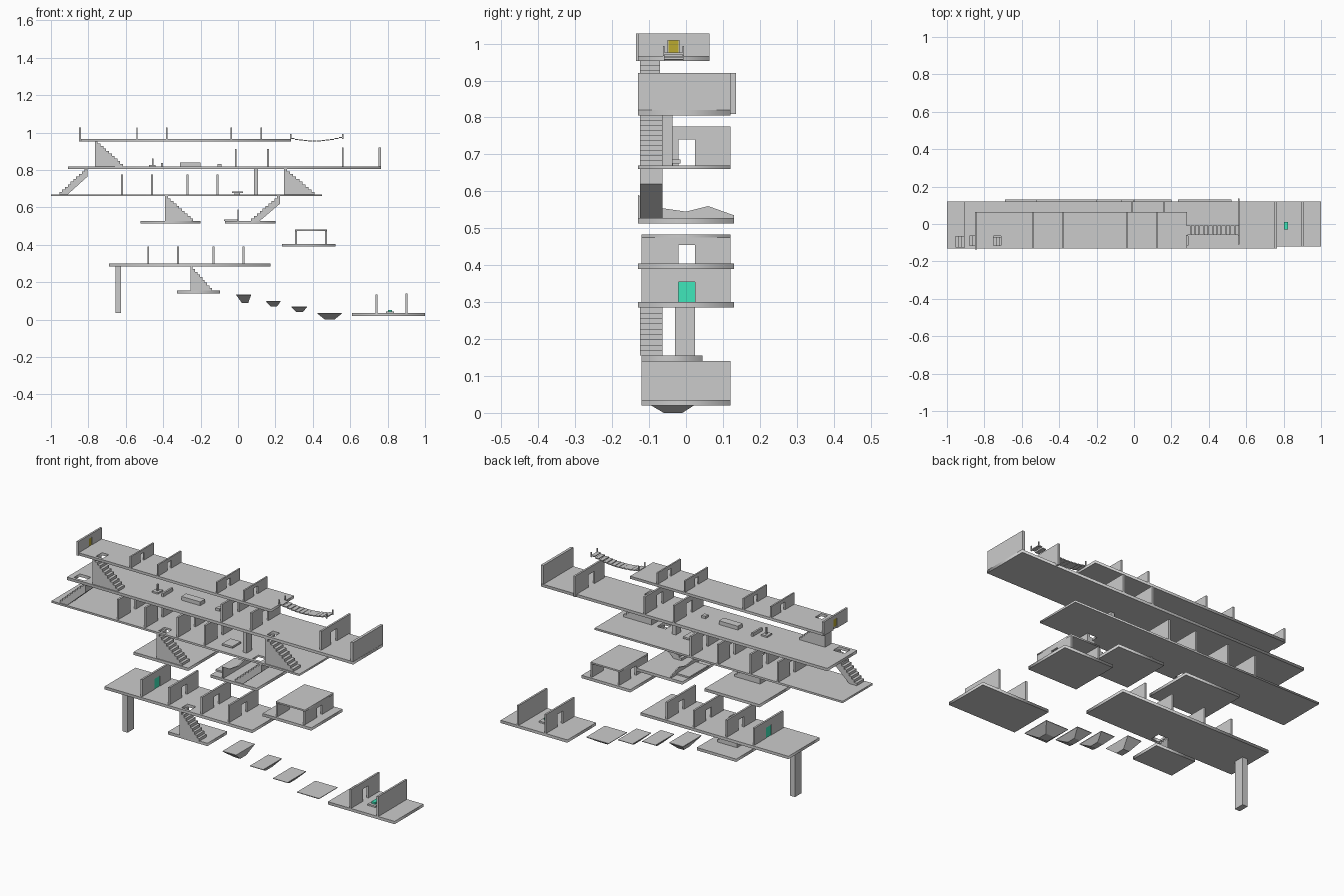
import bpy, bmesh
from mathutils import Vector

if "Cube" in bpy.data.objects:
    bpy.data.objects.remove(bpy.data.objects["Cube"])


def mesh_object(name, bm, color=None):
    bmesh.ops.recalc_face_normals(bm, faces=bm.faces)
    me = bpy.data.meshes.new(name)
    bm.to_mesh(me)
    bm.free()
    ob = bpy.data.objects.new(name, me)
    bpy.context.collection.objects.link(ob)
    if color:
        m = bpy.data.materials.new(name + "_colour")
        m.diffuse_color = color
        m.use_nodes = True
        m.node_tree.nodes["Principled BSDF"].inputs["Base Color"].default_value = m.diffuse_color
        me.materials.append(m)
    return ob


def prism(name, pts, axis, a, b, color=None):
    """Extrude a 2D profile: axis 'x' uses (y,z) points, axis 'y' uses (x,z) points."""
    bm = bmesh.new()
    place = (lambda p: (a, p[0], p[1])) if axis == 'x' else (lambda p: (p[0], a, p[1]))
    face = bm.faces.new([bm.verts.new(place(p)) for p in pts])
    res = bmesh.ops.extrude_face_region(bm, geom=[face])
    move = Vector((b - a, 0, 0)) if axis == 'x' else Vector((0, b - a, 0))
    bmesh.ops.translate(bm, vec=move, verts=[v for v in res['geom'] if isinstance(v, bmesh.types.BMVert)])
    return mesh_object(name, bm, color)


def box(name, x, y, z, color=None):
    return prism(name, [(x[0], z[0]), (x[1], z[0]), (x[1], z[1]), (x[0], z[1])], 'y', y[0], y[1], color)


def slab(name, x, y, z, holes=()):
    """Floor plate with rectangular stairwell openings."""
    cu = bpy.data.curves.new(name, 'CURVE')
    cu.dimensions = '2D'
    cu.fill_mode = 'BOTH'
    cu.extrude = (z[1] - z[0]) / 2
    for (x0, x1), (y0, y1) in [(x, y)] + [(h, (-0.115, -0.065)) for h in holes]:
        sp = cu.splines.new('POLY')
        sp.points.add(3)
        for p, c in zip(sp.points, [(x0, y0), (x1, y0), (x1, y1), (x0, y1)]):
            p.co = (*c, 0, 1)
        sp.use_cyclic_u = True
    tmp = bpy.data.objects.new(name + "_outline", cu)
    bpy.context.collection.objects.link(tmp)
    bpy.context.view_layer.update()
    me = bpy.data.meshes.new_from_object(tmp.evaluated_get(bpy.context.evaluated_depsgraph_get()))
    bpy.data.objects.remove(tmp)
    ob = bpy.data.objects.new(name, me)
    ob.location.z = (z[0] + z[1]) / 2
    bpy.context.collection.objects.link(ob)


def wall(name, x, z, y=(-0.12, 0.12), door=None, t=0.01):
    """Cross wall at x; door = (y0, y1, top) cuts a doorway."""
    pts = [(y[0], z[0])]
    if door:
        d0, d1, top = door
        pts += [(d0, z[0]), (d0, top), (d1, top), (d1, z[0])]
    pts += [(y[1], z[0]), (y[1], z[1]), (y[0], z[1])]
    prism(name, pts, 'x', x - t / 2, x + t / 2)


def stairs(name, xtop, xbot, z0, z1, n=9, solid=True, y=(-0.125, -0.063)):
    dx, dz = (xbot - xtop) / n, (z1 - z0) / n
    pts = [(xtop, z1)]
    for i in range(n):
        pts += [(xtop + dx * (i + 1), z1 - dz * i), (xtop + dx * (i + 1), z1 - dz * (i + 1))]
    if solid:
        pts += [(xtop, z0)]
    else:
        pts += [(xbot - 3 * dx, z0), (xtop, z1 - 3 * dz)]
    prism(name, pts, 'y', *y)


def frustum(name, xt, xb, z):
    """Floating rock: upside-down truncated pyramid."""
    bm = bmesh.new()
    rings = []
    for (x0, x1), (y0, y1), h in [(xb, (-0.06, -0.01), z[0]), (xt, (-0.115, 0.04), z[1] - 0.003),
                                  (xt, (-0.115, 0.04), z[1])]:
        rings.append([bm.verts.new(c) for c in [(x0, y0, h), (x1, y0, h), (x1, y1, h), (x0, y1, h)]])
    for lo, hi in zip(rings, rings[1:]):
        for i in range(4):
            bm.faces.new([lo[i], lo[i - 1], hi[i - 1], hi[i]])
    bm.faces.new(rings[0])
    bm.faces.new(rings[-1])
    mesh_object(name, bm)


GREEN, GOLD = (0.05, 0.8, 0.5, 1), (0.5, 0.4, 0.03, 1)

# Lowest platform with pedestal
slab("shrine_floor", (0.61, 1.0), (-0.12, 0.12), (0.02, 0.035))
wall("shrine_door_wall", 0.74, (0.035, 0.135), door=(-0.02, 0.025, 0.10))
wall("shrine_end_wall", 0.90, (0.035, 0.14))
box("shrine_pedestal", (0.79, 0.835), (-0.045, 0.035), (0.035, 0.043))
box("shrine_gem", (0.802, 0.823), (-0.03, 0.012), (0.043, 0.053), GREEN)

# Stepping rocks
for i, (xt, xb, z) in enumerate([((-0.01, 0.07), (0.02, 0.055), (0.09, 0.135)),
                                 ((0.15, 0.228), (0.175, 0.208), (0.07, 0.10)),
                                 ((0.285, 0.37), (0.312, 0.345), (0.04, 0.07)),
                                 ((0.425, 0.555), (0.465, 0.515), (0.0, 0.035))]):
    frustum(f"stepping_rock_{i}", xt, xb, z)

# Landing and stairs to the second level
slab("landing_floor", (-0.325, -0.095), (-0.12, 0.045), (0.14, 0.155))
stairs("landing_stairs", -0.255, -0.14, 0.155, 0.285)

# Second level with shaft and green door
slab("lower_hall_floor", (-0.69, 0.175), (-0.13, 0.13), (0.285, 0.30), [(-0.25, -0.20)])
box("lower_shaft", (-0.655, -0.625), (-0.03, 0.025), (0.035, 0.285))
for i, x in enumerate((-0.48, -0.32, -0.13, 0.03)):
    wall(f"lower_hall_wall_{i}", x, (0.30, 0.39), door=(-0.02, 0.025, 0.355))
box("green_door", (-0.483, -0.477), (-0.02, 0.025), (0.30, 0.355), GREEN)

# Open roofed room
slab("pavilion_floor", (0.235, 0.52), (-0.13, 0.13), (0.39, 0.405))
for i, x in enumerate((0.31, 0.47)):
    wall(f"pavilion_wall_{i}", x, (0.405, 0.475), door=(-0.02, 0.025, 0.455))
slab("pavilion_roof", (0.305, 0.475), (-0.12, 0.12), (0.475, 0.483))

# Middle platforms with stairs and broken wall
slab("middle_left_floor", (-0.52, -0.20), (-0.13, 0.13), (0.513, 0.528))
slab("middle_right_floor", (-0.07, 0.20), (-0.13, 0.13), (0.513, 0.528))
stairs("middle_left_stairs", -0.39, -0.24, 0.528, 0.66, 10)
stairs("middle_right_stairs", 0.225, 0.07, 0.528, 0.66, 10, False)
prism("broken_wall", [(-0.13, 0.528), (0.13, 0.528), (0.13, 0.535), (0.06, 0.56), (0, 0.545),
                      (-0.07, 0.555), (-0.13, 0.59)], 'x', -0.002, 0.004)
box("rubble_slab", (-0.075, 0.0), (-0.08, 0.08), (0.528, 0.536))

# Upper hall
slab("upper_hall_floor", (-1.0, 0.45), (-0.13, 0.12), (0.66, 0.67), [(-0.385, -0.34), (0.165, 0.215)])
for i, x in enumerate((-0.62, -0.46, -0.27, -0.11)):
    wall(f"upper_hall_wall_{i}", x, (0.67, 0.775), door=(-0.02, 0.025, 0.74))
box("upper_column", (0.085, 0.107), (-0.08, -0.037), (0.67, 0.805))
box("basin_foot", (-0.018, 0.012), (-0.065, -0.035), (0.67, 0.676))
box("basin", (-0.033, 0.027), (-0.085, -0.015), (0.676, 0.686))
stairs("upper_right_stairs", 0.245, 0.41, 0.67, 0.805, 10)
stairs("upper_left_stairs", -0.805, -0.955, 0.67, 0.805, 10, False)

# Great hall
slab("great_hall_floor", (-0.91, 0.765), (-0.13, 0.12), (0.805, 0.82), [(-0.88, -0.815), (0.25, 0.29)])
for i, (x, top) in enumerate([(-0.012, 0.913), (0.16, 0.913)]):
    wall(f"great_hall_wall_{i}", x, (0.82, top), door=(-0.03, 0.02, 0.885))
wall("great_hall_gate_wall", 0.56, (0.81, 0.92), y=(-0.11, 0.135), door=(-0.03, 0.02, 0.885))
wall("great_hall_end_wall", 0.757, (0.82, 0.92), y=(-0.13, 0.12), t=0.014)
box("counter", (-0.31, -0.20), (-0.03, 0.01), (0.82, 0.84))
box("statue_base", (-0.475, -0.44), (-0.04, 0.0), (0.82, 0.828))
box("statue_post", (-0.46, -0.453), (-0.025, -0.015), (0.828, 0.862))
box("bench", (-0.412, -0.402), (-0.05, 0.03), (0.82, 0.838))
box("stool", (-0.11, -0.088), (-0.03, -0.005), (0.82, 0.833))
stairs("great_hall_stairs", -0.765, -0.615, 0.82, 0.955, 10, y=(-0.125, -0.07))

# Top deck with gold door
slab("top_deck_floor", (-0.845, 0.283), (-0.13, 0.063), (0.953, 0.967), [(-0.75, -0.71)])
wall("top_end_wall", -0.845, (0.953, 1.027), y=(-0.135, 0.063), door=(-0.047, -0.02, 1.008))
box("gold_door", (-0.848, -0.842), (-0.047, -0.02), (0.967, 1.008), GOLD)
for i, x in enumerate((-0.54, -0.38, -0.035, 0.125)):
    wall(f"top_wall_{i}", x, (0.967, 1.027), y=(-0.13, 0.063), door=(-0.05, -0.018, 1.008), t=0.008)

# Sagging plank bridge
N = 12
for i in range(N):
    t = i / (N - 1)
    x = 0.29 + 0.26 * t
    z = 0.965 + 0.006 * t - 0.06 * t * (1 - t)
    box(f"bridge_plank_{i}", (x - 0.01, x + 0.011), (-0.06, -0.007), (z, z + 0.005))
for x in (0.282, 0.56):
    for y in (-0.06, -0.007):
        box("bridge_post", (x - 0.003, x + 0.003), (y - 0.002, y + 0.002), (0.967, 0.993))
